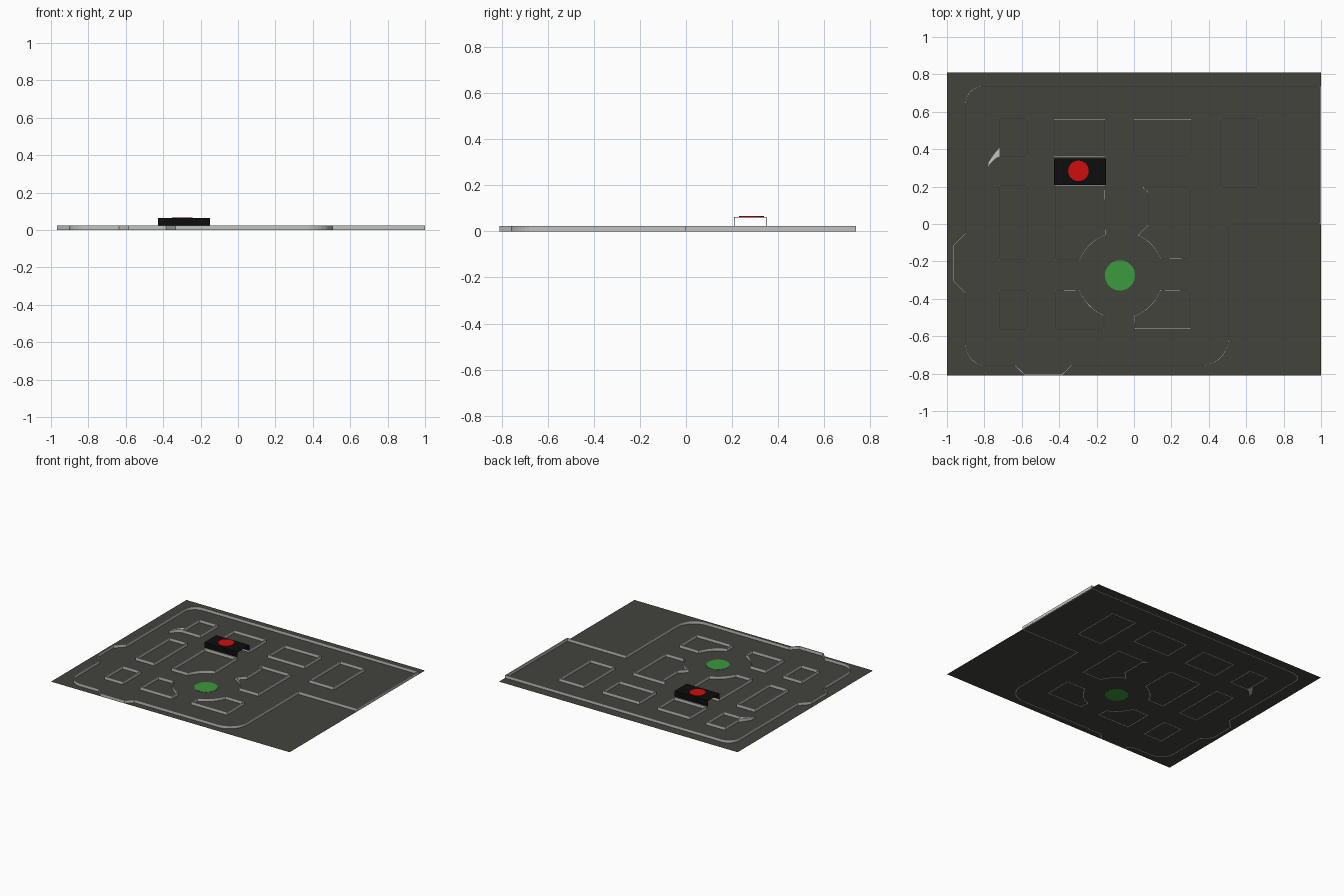
import bpy, bmesh, math
from mathutils import Vector

if "Cube" in bpy.data.objects:
    bpy.data.objects.remove(bpy.data.objects["Cube"])


def mat(name, rgb):
    m = bpy.data.materials.new(name)
    m.diffuse_color = (*rgb, 1)
    m.use_nodes = True
    m.node_tree.nodes["Principled BSDF"].inputs["Base Color"].default_value = m.diffuse_color
    return m


ASPHALT = mat("asphalt", (0.056, 0.056, 0.047))
GREY = mat("kerb_grey", (0.55, 0.55, 0.54))
BLACK = mat("black", (0.004, 0.004, 0.004))
RED = mat("red", (0.62, 0.004, 0.004))
GREEN = mat("green", (0.045, 0.32, 0.045))

WALL_H, WALL_T = 0.023, 0.006


def finish(name, bm, m):
    bmesh.ops.recalc_face_normals(bm, faces=bm.faces)
    me = bpy.data.meshes.new(name)
    bm.to_mesh(me)
    bm.free()
    me.materials.append(m)
    ob = bpy.data.objects.new(name, me)
    bpy.context.collection.objects.link(ob)
    return ob


def prism(name, pts, z0, z1, m):
    bm = bmesh.new()
    f = bm.faces.new([bm.verts.new((x, y, z0)) for x, y in pts])
    r = bmesh.ops.extrude_face_region(bm, geom=[f])
    for v in r["geom"]:
        if isinstance(v, bmesh.types.BMVert):
            v.co.z = z1
    return finish(name, bm, m)


def arc(cx, cy, r, a0, a1, n=10):
    return [(cx + r * math.cos(math.radians(a0 + (a1 - a0) * i / n)),
             cy + r * math.sin(math.radians(a0 + (a1 - a0) * i / n))) for i in range(n + 1)]


def disc(name, x, y, r, z0, z1, m):
    return prism(name, arc(x, y, r, 0, 360, 32)[:-1], z0, z1, m)


# Thin kerb wall following a closed path with mitred corners
def wall(name, path):
    p = [Vector(q) for q in path]
    n = len(p)
    bm = bmesh.new()
    rings = []
    for i in range(n):
        a = (p[i] - p[i - 1]).normalized()
        b = (p[(i + 1) % n] - p[i]).normalized()
        na, nb = Vector((-a.y, a.x)), Vector((-b.y, b.x))
        mit = (na + nb).normalized()
        off = mit * (WALL_T / 2 / max(0.4, mit.dot(na)))
        rings.append([bm.verts.new((*(p[i] + s * off), z))
                      for s, z in ((-1, 0), (1, 0), (1, WALL_H), (-1, WALL_H))])
    for i in range(n):
        r, s = rings[i], rings[(i + 1) % n]
        for k in range(4):
            j = (k + 1) % 4
            bm.faces.new((r[k], r[j], s[j], s[k]))
    return finish(name, bm, GREY)


def rect(x0, x1, y0, y1):
    return [(x0, y0), (x1, y0), (x1, y1), (x0, y1)]


# Ground sheet
bm = bmesh.new()
bm.faces.new([bm.verts.new((x, y, 0.001)) for x, y in rect(-1, 1, -0.81, 0.81)])
finish("ground", bm, ASPHALT)

# Outer boundary wall with bays on the left and front
outer = (arc(-0.81, 0.645, 0.09, 180, 90)
         + [(0.996, 0.735), (0.996, 0.0), (0.505, 0.0)]
         + arc(0.36, -0.612, 0.145, 0, -90)
         + [(-0.335, -0.757), (-0.385, -0.806), (-0.585, -0.806), (-0.635, -0.757)]
         + arc(-0.79, -0.647, 0.11, -90, -180)
         + [(-0.9, -0.37), (-0.964, -0.305), (-0.964, -0.115), (-0.9, -0.05)])
wall("outer_wall", outer)

# Rectangular blocks
for i, r in enumerate([(-0.72, -0.57, 0.36, 0.565), (-0.425, -0.157, 0.362, 0.56),
                       (0.0, 0.304, 0.363, 0.56), (0.462, 0.665, 0.195, 0.565),
                       (-0.72, -0.57, -0.19, 0.205), (-0.72, -0.57, -0.565, -0.355)]):
    wall("block_%d" % (i + 1), rect(*r))

# Blocks curved around the roundabout
CX, CY, R = -0.075, -0.275, 0.23
wall("roundabout_block_rear_left",
     [(-0.42, 0.205), (-0.42, -0.19)] + arc(CX, CY, R, 158, 110) + [(-0.157, 0.205)])
wall("roundabout_block_rear_right",
     [(0.3, 0.197), (0.045, 0.197), (0.077, 0.17), (0.077, -0.005), (0.022, -0.06)]
     + arc(CX, CY, R + 0.006, 62, 22) + [(0.3, -0.185)])
wall("roundabout_block_front_left",
     [(-0.42, -0.565), (-0.42, -0.355)] + arc(CX, CY, R, 200, 248) + [(-0.16, -0.565)])
wall("roundabout_block_front_right",
     [(0.3, -0.56), (0.005, -0.56)] + arc(CX, CY, R, 290, 340) + [(0.3, -0.355)])

# Small spur beside the rear left block
prism("spur", [(-0.785, 0.295), (-0.78, 0.33), (-0.75, 0.375), (-0.718, 0.412),
               (-0.716, 0.362), (-0.745, 0.345), (-0.77, 0.318)], 0.0, WALL_H, GREY)

# Roundabout island
disc("roundabout_island", CX, CY, 0.081, 0.0, 0.003, GREEN)

# Open ended bridge: two side panels and a roof, with a red disc on top
X0, X1, Y0, Y1 = -0.428, -0.15, 0.208, 0.35
prism("bridge_front_panel", rect(X0, X1, Y0, Y0 + 0.003), 0.02, 0.063, BLACK)
prism("bridge_rear_panel", rect(X0, X1, Y1 - 0.003, Y1), 0.02, 0.063, BLACK)
prism("bridge_roof", rect(X0, X1, Y0, Y1), 0.06, 0.063, BLACK)
disc("bridge_disc", -0.297, 0.284, 0.055, 0.0632, 0.0665, RED)
